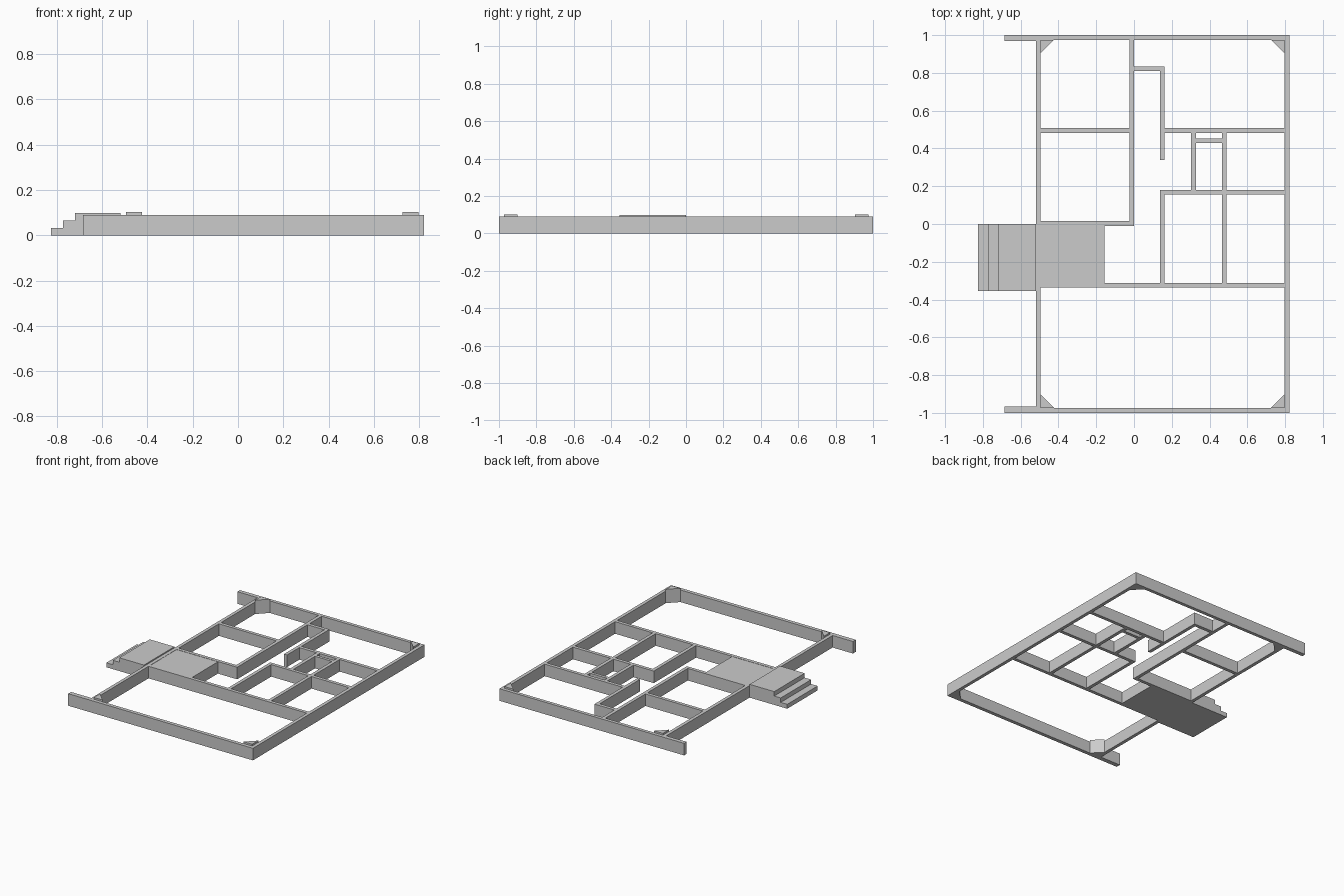
import bpy
import bmesh

cube = bpy.data.objects.get("Cube")
if cube:
    bpy.data.objects.remove(cube, do_unlink=True)

grey = bpy.data.materials.new("plain_grey")
grey.use_nodes = True
colour = (0.6, 0.6, 0.6, 1)
grey.diffuse_color = colour
grey.node_tree.nodes["Principled BSDF"].inputs["Base Color"].default_value = colour

WALL_TOP = 0.089
POST_TOP = 0.102
PORCH_TOP = 0.098


def prism(name, outline, height):
    """Extrude a flat outline from the ground up to a height."""
    bm = bmesh.new()
    base = bm.faces.new([bm.verts.new((x, y, 0)) for x, y in outline])
    top = bmesh.ops.extrude_face_region(bm, geom=[base], use_keep_orig=True)
    verts = [g for g in top["geom"] if isinstance(g, bmesh.types.BMVert)]
    bmesh.ops.translate(bm, verts=verts, vec=(0, 0, height))
    bmesh.ops.recalc_face_normals(bm, faces=bm.faces)
    mesh = bpy.data.meshes.new(name)
    bm.to_mesh(mesh)
    bm.free()
    mesh.materials.append(grey)
    obj = bpy.data.objects.new(name, mesh)
    bpy.context.collection.objects.link(obj)
    return obj


def block(name, x0, x1, y0, y1, height=WALL_TOP):
    return prism(name, [(x0, y0), (x1, y0), (x1, y1), (x0, y1)], height)


# Outer walls, with the end walls running past the entrance side
block("left_outer_wall", 0.797, 0.822, -0.973, 0.975)
block("right_outer_wall", -0.519, -0.494, -0.973, 0.975)
block("back_outer_wall", -0.519, 0.822, 0.975, 1)
block("front_outer_wall", -0.519, 0.822, -1, -0.973)
block("back_wing_wall", -0.685, -0.519, 0.97, 1)
block("front_wing_wall", -0.685, -0.519, -1, -0.967)

# Rooms on the entrance side
block("hall_wall", -0.025, 0, 0.015, 0.975)
block("bedroom_divider", -0.494, -0.025, 0.483, 0.508)
block("entrance_side_wall", -0.494, 0, -0.01, 0.015)
block("living_room_wall", -0.494, 0.797, -0.337, -0.312)

# Rooms beyond the hall
block("closet_back_wall", 0, 0.162, 0.81, 0.835)
block("closet_side_wall", 0.137, 0.162, 0.34, 0.81)
block("back_room_wall", 0.162, 0.797, 0.483, 0.508)
block("bath_wall", 0.302, 0.327, 0.18, 0.483)
block("duct_wall", 0.327, 0.466, 0.43, 0.452)
block("middle_room_wall", 0.137, 0.797, 0.155, 0.18)
block("bath_divider", 0.466, 0.491, 0.18, 0.483)
block("kitchen_divider", 0.466, 0.491, -0.312, 0.155)
block("kitchen_hall_wall", 0.137, 0.162, -0.312, 0.155)

# Entrance floor, porch and steps
block("entrance_floor", -0.494, -0.157, -0.312, -0.01, WALL_TOP - 0.002)
block("porch", -0.72, -0.519, -0.355, 0, PORCH_TOP)
for i, x in enumerate((-0.773, -0.826)):
    block("porch_step", x, x + 0.053, -0.355, 0, PORCH_TOP * (2 - i) / 3)

# Triangular posts in the four corners
LEG = 0.071
for x, sx in ((-0.494, 1), (0.797, -1)):
    for y, sy in ((-0.973, 1), (0.975, -1)):
        prism("corner_post", [(x, y), (x + sx * LEG, y), (x, y + sy * LEG)], POST_TOP)
